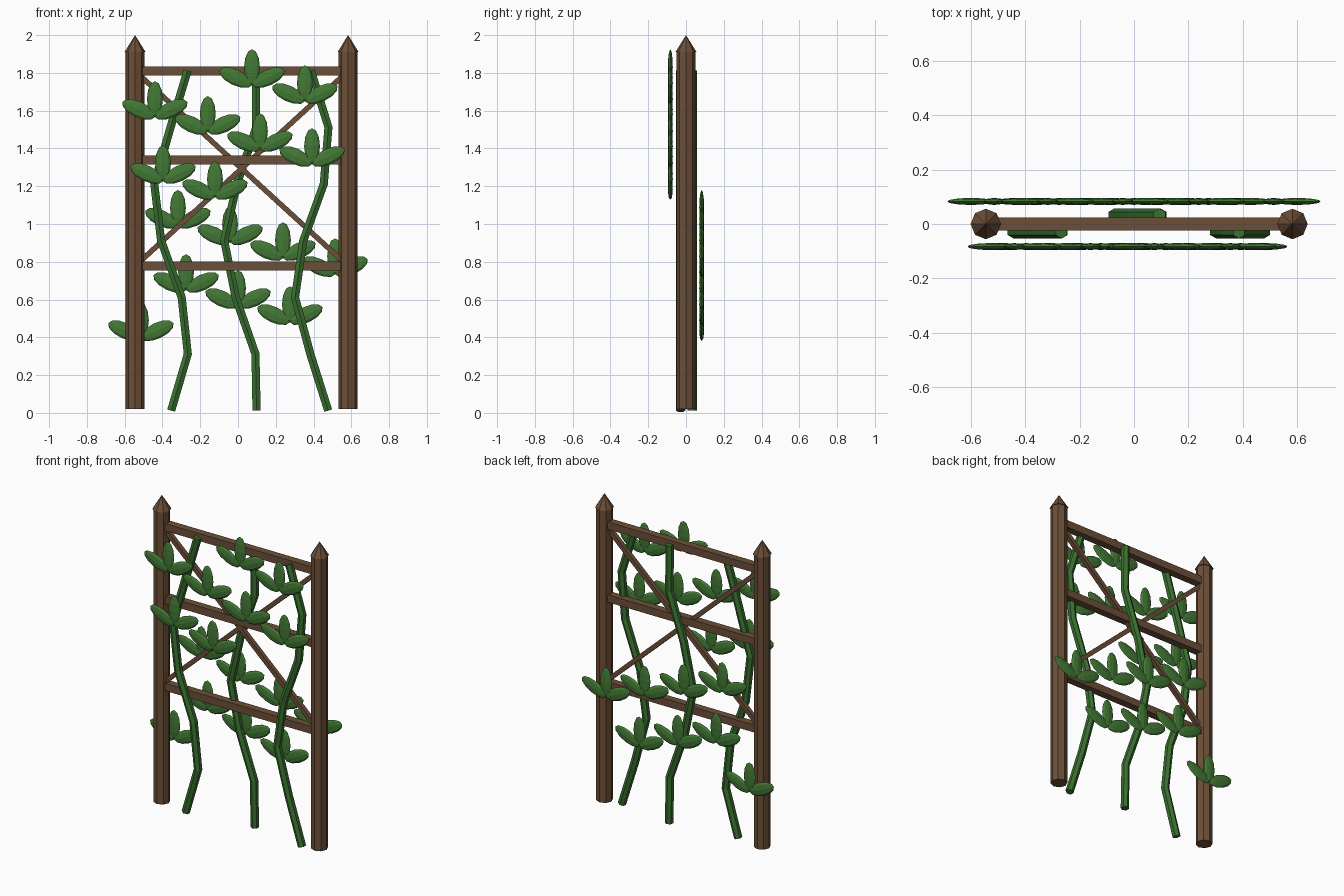
import bpy
import math
from mathutils import Matrix, Vector

cube = bpy.data.objects.get("Cube")
if cube:
    bpy.data.objects.remove(cube, do_unlink=True)


def make_material(name, rgb):
    mat = bpy.data.materials.new(name)
    mat.use_nodes = True
    color = (*rgb, 1.0)
    mat.diffuse_color = color
    mat.node_tree.nodes["Principled BSDF"].inputs["Base Color"].default_value = color
    return mat


WOOD = make_material("brown_wood", (0.15, 0.078, 0.04))
VINE = make_material("vine_green", (0.042, 0.165, 0.03))
LEAF = make_material("leaf_green", (0.055, 0.19, 0.035))


def finish(name, mat):
    obj = bpy.context.object
    obj.name = name
    obj.data.materials.append(mat)
    return obj


def beam(name, start, end, thickness):
    """Square timber between two points."""
    start, end = Vector(start), Vector(end)
    bpy.ops.mesh.primitive_cube_add(size=1)
    obj = finish(name, WOOD)
    axis = end - start
    angle = math.atan2(axis.z, axis.x)
    obj.matrix_world = (Matrix.Translation((start + end) / 2)
                        @ Matrix.Rotation(-angle, 4, 'Y')
                        @ Matrix.Diagonal((axis.length, thickness, thickness, 1)))


# Posts with pointed caps
LEFT, RIGHT = 0.583, -0.545
for side, x in (("left", LEFT), ("right", RIGHT)):
    bpy.ops.mesh.primitive_cylinder_add(vertices=8, radius=0.05, depth=1.89,
                                        location=(x, 0, 0.965))
    finish(side + "_post", WOOD)
    bpy.ops.mesh.primitive_cone_add(vertices=8, radius1=0.056, depth=0.09,
                                    location=(x, 0, 1.955))
    finish(side + "_post_cap", WOOD)

# Horizontal rails and crossed braces
TOP, MIDDLE, LOW = 1.81, 1.339, 0.777
for name, z in (("top", TOP), ("middle", MIDDLE), ("low", LOW)):
    beam(name + "_rail", (RIGHT, 0, z), (LEFT, 0, z), 0.048)
beam("falling_brace", (RIGHT, 0, TOP), (LEFT, 0, LOW), 0.028)
beam("rising_brace", (RIGHT, 0, LOW), (LEFT, 0, TOP), 0.028)

# Wavy vine stems, alternating front and back of the frame
for i, x in enumerate((-0.354, 0.02, 0.393)):
    y = 0.032 if i == 1 else -0.028
    curve = bpy.data.curves.new("vine_path", 'CURVE')
    curve.dimensions = '3D'
    curve.bevel_depth = 0.025
    curve.bevel_resolution = 1
    curve.use_fill_caps = True
    spline = curve.splines.new('POLY')
    spline.points.add(6)
    for k, point in enumerate(spline.points):
        point.co = (x + 0.093 * math.sin(i + 1.25 * k), y, 0.012 + 0.3 * k, 1)
    spline.use_smooth = False
    stem = bpy.data.objects.new("vine_stem", curve)
    bpy.context.collection.objects.link(stem)
    bpy.ops.object.select_all(action='DESELECT')
    stem.select_set(True)
    bpy.context.view_layer.objects.active = stem
    bpy.ops.object.convert(target='MESH')
    finish("vine_stem", VINE)


def leaf_cluster(x, y, tip):
    """Three flat leaves fanning out from one base."""
    base = Matrix.Translation((x, y, tip - 0.19))
    for angle in (-65, 0, 65):
        bpy.ops.mesh.primitive_uv_sphere_add(segments=8, ring_count=6, radius=1)
        leaf = finish("leaf", LEAF)
        leaf.matrix_world = (base @ Matrix.Rotation(math.radians(angle), 4, 'Y')
                             @ Matrix.Translation((0, 0, 0.095))
                             @ Matrix.Diagonal((0.042, 0.013, 0.095, 1)))


# Leaf clusters: the upper ones in front, the lower ones behind
FRONT = ((-0.44, 1.756), (-0.16, 1.677), (0.074, 1.925), (0.354, 1.84),
         (0.116, 1.586), (0.392, 1.507), (-0.397, 1.417), (-0.122, 1.332))
BACK = ((-0.318, 1.18), (-0.042, 1.093), (0.238, 1.009), (0.514, 0.924),
        (-0.275, 0.84), (0, 0.755), (0.275, 0.67), (-0.514, 0.585))
for y, clusters in ((-0.083, FRONT), (0.083, BACK)):
    for x, tip in clusters:
        leaf_cluster(x, y, tip)
